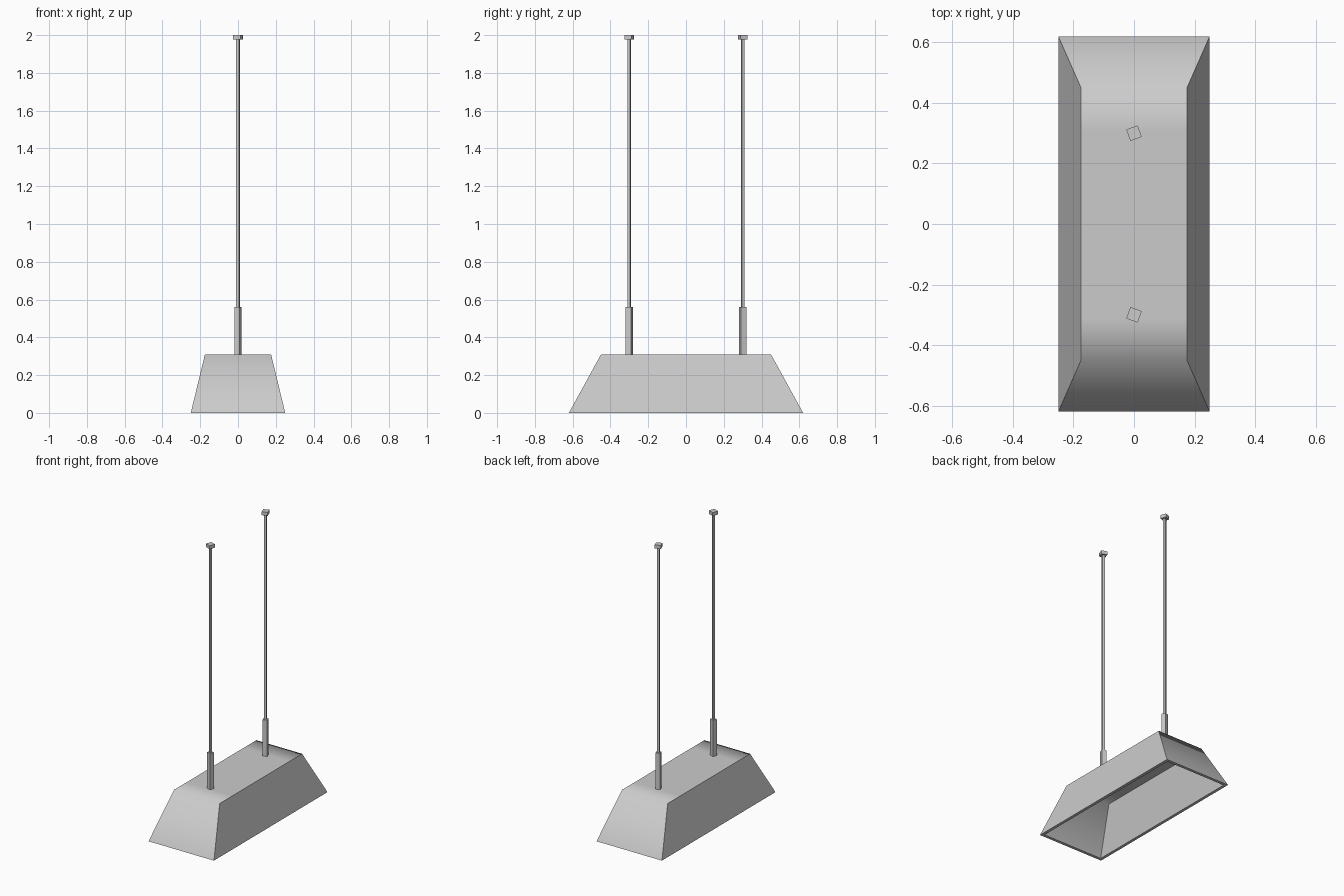
import bpy, bmesh, math
from mathutils import Matrix

cube = bpy.data.objects.get("Cube")
if cube:
    bpy.data.objects.remove(cube, do_unlink=True)

grey = bpy.data.materials.new("painted_grey")
grey.use_nodes = True
grey.diffuse_color = (0.6, 0.6, 0.6, 1)
grey.node_tree.nodes["Principled BSDF"].inputs["Base Color"].default_value = (0.6, 0.6, 0.6, 1)


def add_object(name, bm):
    mesh = bpy.data.meshes.new(name)
    bm.to_mesh(mesh)
    bm.free()
    mesh.materials.append(grey)
    obj = bpy.data.objects.new(name, mesh)
    bpy.context.collection.objects.link(obj)
    return obj


def box(name, width, z0, z1, y, angle):
    bm = bmesh.new()
    place = (Matrix.Translation((0, y, (z0 + z1) / 2)) @ Matrix.Rotation(angle, 4, "Z")
             @ Matrix.Diagonal((width, width, z1 - z0, 1)))
    bmesh.ops.create_cube(bm, size=1, matrix=place)
    return add_object(name, bm)


def tapered_skin(bm, inset):
    """Open-bottomed tapered hood; returns the two side rows of vertices."""
    top = 0.31 - inset
    stations = [(-0.62 + inset, 0, 0.25), (-0.45 + inset, top, 0.175), (-0.31, top, 0.175),
                (0.31, top, 0.175), (0.45 - inset, top, 0.175), (0.62 - inset, 0, 0.25)]
    rows = [[bm.verts.new((s * (w - inset), y, z)) for y, z, w in stations] for s in (-1, 1)]
    left, right = rows
    for i in range(len(stations) - 1):
        bm.faces.new((left[i], right[i], right[i + 1], left[i + 1]))
    for row in rows:
        bm.faces.new(row)
    return [left[0], right[0], right[-1], left[-1]]


# Hollow lamp shade: outer and inner skins joined by a flat bottom rim
bm = bmesh.new()
outer = tapered_skin(bm, 0)
inner = tapered_skin(bm, 0.02)
for i in range(4):
    j = (i + 1) % 4
    bm.faces.new((outer[i], outer[j], inner[j], inner[i]))
bmesh.ops.recalc_face_normals(bm, faces=bm.faces[:])

# Soft shading over the top and ends, crisp sides and rim
for face in bm.faces:
    face.smooth = True
for edge in bm.edges:
    on_rim = all(v.co.z < 0.001 for v in edge.verts)
    edge.smooth = not on_rim and edge.calc_face_angle() < math.radians(65)
add_object("lamp_shade", bm)

# Hanging rods with square sleeves and ceiling caps
for side, y in (("front", -0.3), ("back", 0.3)):
    turn = math.copysign(math.radians(20), y)
    box(side + "_sleeve", 0.03, 0.305, 0.56, y, turn)
    box(side + "_rod", 0.015, 0.55, 1.985, y, turn)
    box(side + "_ceiling_cap", 0.04, 1.976, 2.0, y, turn)
